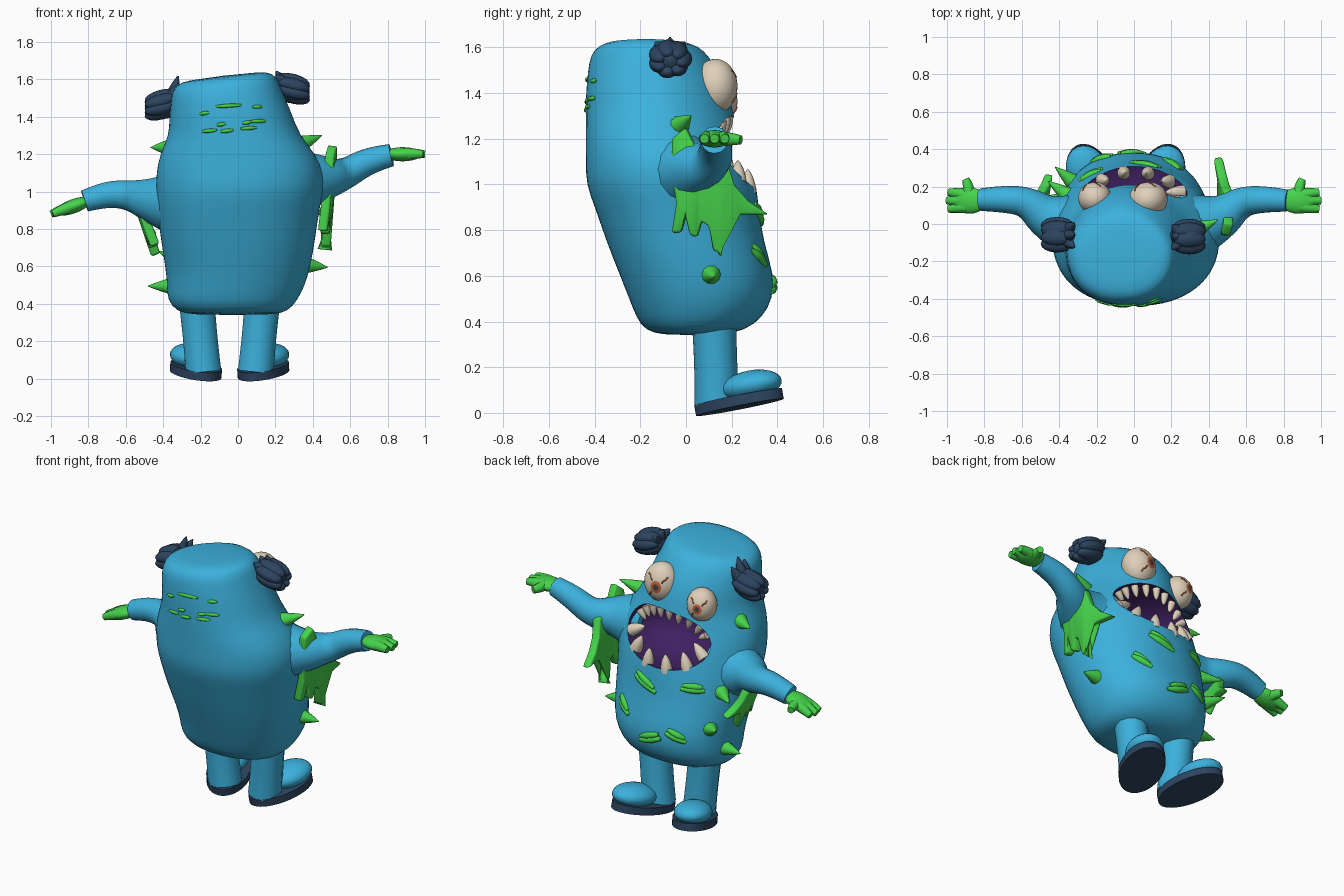
import bpy, bmesh, math
from mathutils import Vector, Matrix
from mathutils.bvhtree import BVHTree

default_cube = bpy.data.objects.get("Cube")
if default_cube:
    bpy.data.objects.remove(default_cube, do_unlink=True)


def material(name, red, green, blue):
    mat = bpy.data.materials.new(name)
    mat.use_nodes = True
    colour = (red, green, blue, 1)
    mat.diffuse_color = colour
    mat.node_tree.nodes["Principled BSDF"].inputs["Base Color"].default_value = colour
    return mat


BLUE = material("skin blue", .045, .44, .72)
GREEN = material("spike green", .06, .65, .07)
NAVY = material("dark navy", .025, .058, .115)
IVORY = material("ivory", .74, .63, .49)
PURPLE = material("mouth purple", .05, .014, .12)
ORANGE = material("iris orange", .6, .13, .04)
BLACK = material("pupil dark", .06, .06, .06)


def activate(obj):
    bpy.ops.object.select_all(action='DESELECT')
    obj.select_set(True)
    bpy.context.view_layer.objects.active = obj


def smooth(obj, angle=50):
    activate(obj)
    bpy.ops.object.shade_smooth_by_angle(angle=math.radians(angle))


def from_bmesh(name, bm, *mats):
    mesh = bpy.data.meshes.new(name)
    bmesh.ops.recalc_face_normals(bm, faces=bm.faces)
    bm.to_mesh(mesh)
    bm.free()
    obj = bpy.data.objects.new(name, mesh)
    bpy.context.collection.objects.link(obj)
    for mat in mats:
        mesh.materials.append(mat)
    return obj


def ball(name, loc, radii, mat, rot=(0, 0, 0), segments=24):
    bpy.ops.mesh.primitive_uv_sphere_add(segments=segments, ring_count=segments // 2,
                                         location=loc, rotation=rot)
    obj = bpy.context.object
    obj.name = name
    obj.scale = radii
    obj.data.materials.append(mat)
    smooth(obj, 80)
    return obj


def tube(name, points, radii, mat, sides=3):
    """Tapered round tube along a smooth path."""
    curve = bpy.data.curves.new(name, 'CURVE')
    curve.dimensions = '3D'
    curve.bevel_depth = 1
    curve.bevel_resolution = sides
    curve.resolution_u = 5
    curve.use_fill_caps = True
    spline = curve.splines.new('NURBS')
    spline.points.add(len(points) - 1)
    for point, co, radius in zip(spline.points, points, radii):
        point.co = (*co, 1)
        point.radius = radius
    spline.order_u = min(3, len(points))
    spline.use_endpoint_u = True
    obj = bpy.data.objects.new(name, curve)
    bpy.context.collection.objects.link(obj)
    curve.materials.append(mat)
    activate(obj)
    bpy.ops.object.convert(target='MESH')
    obj = bpy.context.object
    smooth(obj, 60)
    return obj


# Body: stacked oval rings (height, centre x, half width, back y, front y)
RINGS = [(.34, -.03, .22, -.1, .15), (.36, -.03, .3, -.18, .26), (.42, -.03, .35, -.22, .34),
         (.5, -.01, .37, -.25, .38), (.6, 0, .39, -.29, .39), (.75, 0, .415, -.35, .34),
         (.9, 0, .435, -.4, .32), (1, .01, .45, -.44, .31), (1.1, .01, .45, -.44, .28),
         (1.2, 0, .42, -.44, .24), (1.3, -.02, .35, -.44, .21), (1.4, -.04, .33, -.44, .19),
         (1.5, -.06, .3, -.43, .14), (1.56, -.07, .285, -.42, .1), (1.6, -.07, .26, -.39, .06),
         (1.62, -.08, .2, -.33, 0)]
SIDES = 32
bm = bmesh.new()
loops = []
for z, cx, half, back, front in RINGS:
    lean = .12 * min(max((z - 1.3) / .26, 0), 1)
    # The face narrows towards the front above the belly
    narrow = .9 + .22 * min(max((z - .8) / .25, 0), 1)
    loop = []
    for i in range(SIDES):
        a = math.tau * i / SIDES
        power = narrow if 0 < i < SIDES / 2 else .9
        c, s = (math.copysign(abs(f) ** power, f) for f in (math.cos(a), math.sin(a)))
        x = cx + half * c
        y = (back + front) / 2 + (front - back) / 2 * s
        loop.append(bm.verts.new((x, y, z + lean * (x + .08))))
    loops.append(loop)
for low, high in zip(loops, loops[1:]):
    for i in range(SIDES):
        j = (i + 1) % SIDES
        bm.faces.new((low[i], low[j], high[j], high[i]))
bm.faces.new(loops[0])
bm.faces.new(loops[-1])
body = from_bmesh("body", bm, BLUE, PURPLE)
activate(body)
body.modifiers.new("round", 'SUBSURF').levels = 1
bpy.ops.object.modifier_apply(modifier="round")
bpy.context.view_layer.update()
skin = BVHTree.FromObject(body, bpy.context.evaluated_depsgraph_get())

# Mouth: wide hollow scooped out of the body, lined in purple
MOUTH = Vector((0, .2, 1.13))
TILT = Matrix.Rotation(-.07, 3, 'Y')
cutter = ball("mouth_cutter", MOUTH, (.29, .27, .17), BLUE, TILT.to_euler(), 32)
cutter.data.materials.append(PURPLE)
for face in cutter.data.polygons:
    face.material_index = 1
cut = body.modifiers.new("mouth", 'BOOLEAN')
cut.operation = 'DIFFERENCE'
cut.solver = 'EXACT'
cut.object = cutter
activate(body)
bpy.ops.object.modifier_apply(modifier="mouth")
bpy.data.objects.remove(cutter, do_unlink=True)
smooth(body, 45)


def on_skin(point):
    hit = skin.find_nearest(Vector(point))
    return hit[0], hit[1]


# Teeth: small upper row, large lower row, all pointing mostly up or down
def teeth(name, start, end, count, length, width):
    for i in range(count):
        a = math.radians(start + (end - start) * i / (count - 1))
        rim = MOUTH + TILT @ Vector((.265 * math.cos(a), 0, .155 * math.sin(a)))
        root, normal, _, _ = skin.ray_cast(rim + Vector((0, 1, 0)), Vector((0, -1, 0)))
        root = root - normal * .03
        inward = Vector(((MOUTH.x - root.x) * .25, 0, MOUTH.z - root.z)).normalized()
        tube(name, [root - inward * .02, root + inward * length * .5, root + inward * length],
             [width, width * .9, .004], IVORY)


teeth("upper_tooth", 25, 155, 9, .05, .023)
teeth("lower_tooth", 195, 345, 6, .085, .038)

# Eyes: iris and pupil are the faces around the gaze pole
for name, centre, radii, gaze in (
        ("left_eye", (.075, .13, 1.43), (.105, .12, .095), (-.2, 1, .02)),
        ("right_eye", (-.21, .14, 1.365), (.088, .1, .085), (-.25, 1, .03))):
    gaze = Vector(gaze).normalized()
    turn = gaze.to_track_quat('Z', 'Y')
    eye = ball(name, centre, radii, IVORY, turn.to_euler(), 40)
    eye.data.materials.append(ORANGE)
    eye.data.materials.append(BLACK)
    for face in eye.data.polygons:
        height = face.center.z
        face.material_index = 2 if height > .98 else 1 if height > .95 else 0
    for spin in (.6, 2.2, 3.9):
        path = []
        for step in range(4):
            polar, around = .4 + step * .16, spin + .14 * (step % 2)
            local = Vector((math.sin(polar) * math.cos(around) * radii[0],
                            math.sin(polar) * math.sin(around) * radii[1],
                            math.cos(polar) * radii[2]))
            path.append(Vector(centre) + turn @ local)
        tube(name + "_vein", path, [.004] * 4, ORANGE, 1)

# Ear tufts: a ball wrapped in lobes with upright wisps
for name, centre, size, side, wisp in (("left_ear", (.285, -.07, 1.55), .085, 1, .06),
                                       ("right_ear", (-.4, -.06, 1.465), .085, -1, .12)):
    centre = Vector(centre)
    ball(name, centre, (size * 1.1, size * .95, size * .9), NAVY)
    for i in range(7):
        a = math.tau * i / 7
        offset = Vector((side * .01, math.cos(a) * size * .6, math.sin(a) * size * .5))
        ball(name + "_lobe", centre + offset, (size * 1.08, size * .55, size * .45), NAVY,
             (0, side * .25, 0), 16)
    for i in (-1, 0, 1):
        root = centre + Vector((-side * .045, i * .03, size * .4))
        tip = root + Vector((-side * .035, i * .035, wisp * (1 - .35 * abs(i))))
        tube(name + "_wisp", [root, (root + tip) / 2, tip], [.04, .03, .004], NAVY, 2)

# Arms and hands
for name, side, path, wrist, drop in (
        ("left", 1, [(.28, -.02, 1.05), (.45, .02, 1.07), (.57, .12, 1.09), (.7, .135, 1.17),
                     (.82, .125, 1.195)], 1.2, 0),
        ("right", -1, [(-.28, -.02, .93), (-.45, .02, .95), (-.57, .12, .98),
                       (-.7, .135, .99), (-.82, .13, .95)], .95, .07)):
    tube(name + "_arm", path, [.2, .125, .08, .072, .06], BLUE, 5)
    knuckle = Vector((side * .88, .125, wrist - drop * .4))
    ball(name + "_palm", knuckle, (.1, .07, .038), GREEN, (0, side * drop * 5, 0))
    for i in (-1, 0, 1):
        tip = Vector((side * (1 - .01 * abs(i)), .125 + i * .045, wrist - drop))
        tube(name + "_finger", [knuckle + Vector((0, i * .03, 0)),
                                (knuckle + tip) / 2 + Vector((0, i * .015, .005)), tip],
             [.034, .032, .02], GREEN)
    tube(name + "_thumb", [knuckle, knuckle + Vector((0, .07, 0)),
                           knuckle + Vector((side * .02, .115, -.005))], [.035, .032, .02], GREEN)

# Ragged webbed fins hanging below the arms
FIN = [(-.08, 1.2), (-.02, 1.25), (.03, 1.15), (.16, 1.1), (.19, 1), (.25, .93), (.34, .87),
       (.22, .87), (.16, .87), (.13, .7), (.1, .71), (.08, .82), (.05, .84), (.03, .77),
       (0, .78), (-.02, .86), (-.04, .79), (-.08, .79), (-.06, .92), (-.08, 1.05)]
for name, side, scale, top, low_x, spread in (("left_fin", 1, 1, 1.25, .47, .1),
                                               ("right_fin", -1, .62, 1, .44, .36)):
    bm = bmesh.new()
    outline = []
    for y, z in FIN:
        rise = (z - .7) * scale
        across = (y - .1) * scale
        outline.append(bm.verts.new((side * (low_x + spread * rise - .16 * abs(across)),
                                     .12 + across, top - .55 * scale + rise)))
    bmesh.ops.triangulate(bm, faces=[bm.faces.new(outline)])
    fin = from_bmesh(name, bm, GREEN)
    thick = fin.modifiers.new("thickness", 'SOLIDIFY')
    thick.thickness = .05
    thick.offset = 0
    edge = fin.modifiers.new("soft edge", 'BEVEL')
    edge.width = .015
    edge.segments = 2
    smooth(fin, 60)

# Spikes standing out of the skin: root, rise and length
for point, rise, length in (((.4, 0, 1.3), .3, .12), ((-.45, .02, 1.27), 0, .1),
                            ((.45, .12, .59), -.1, .1), ((-.45, .14, .49), 0, .11),
                            ((-.38, .27, .65), .3, .12), ((-.42, .2, .86), -.1, .12)):
    root, normal = on_skin(point)
    way = Vector((normal.x, normal.y, rise)).normalized()
    tube("spike", [root - way * .03, root + way * length * .35, root + way * length],
         [.05, .032, .002], GREEN)


# Raised green strokes that follow the skin
def stroke(name, start, end, width):
    start, end = Vector(start), Vector(end)
    path = [on_skin(start.lerp(end, i / 4))[0] for i in range(5)]
    tube(name, path, [width * f for f in (.6, 1, 1.1, 1, .5)], GREEN, 2)


for x, z, half, rise in ((.07, .865, .09, .035), (-.29, .895, .1, -.005), (.23, .69, .07, .04),
                         (-.01, .55, .075, -.02), (-.18, .59, .07, .02)):
    for layer in (0, 1):
        reach, lift = half - .015 * layer, .024 * layer
        stroke("belly_stroke", (x - reach, .36, z - rise + lift),
               (x + reach, .36, z + rise + lift), .019)
for x, z, half in ((-.05, 1.46, .07), (.12, 1.46, .035), (-.19, 1.42, .03), (-.09, 1.36, .025),
                   (.05, 1.37, .025), (.12, 1.38, .05), (-.16, 1.325, .045),
                   (-.06, 1.325, .035), (.06, 1.34, .045)):
    stroke("back_stroke", (x - half, -.44, z - .004), (x + half, -.44, z + .004), .01)

# Legs, feet and soles, toes turned out and slightly raised
for name, x, side in (("left", .115, 1), ("right", -.205, -1)):
    tube(name + "_leg", [(x + side * .02, .12, .46), (x, .13, .25), (x - side * .02, .135, .038)],
         [.1, .09, .098], BLUE, 5)
    turn = (.19, 0, -side * .38)
    ball(name + "_foot", (x + side * .045, .285, .12), (.11, .14, .066), BLUE, turn)
    bpy.ops.mesh.primitive_cylinder_add(vertices=40, radius=1, depth=2, rotation=turn,
                                        location=(x + side * .02, .232, .047))
    sole = bpy.context.object
    sole.name = name + "_sole"
    sole.scale = (.125, .205, .023)
    sole.data.materials.append(NAVY)
    smooth(sole, 40)
